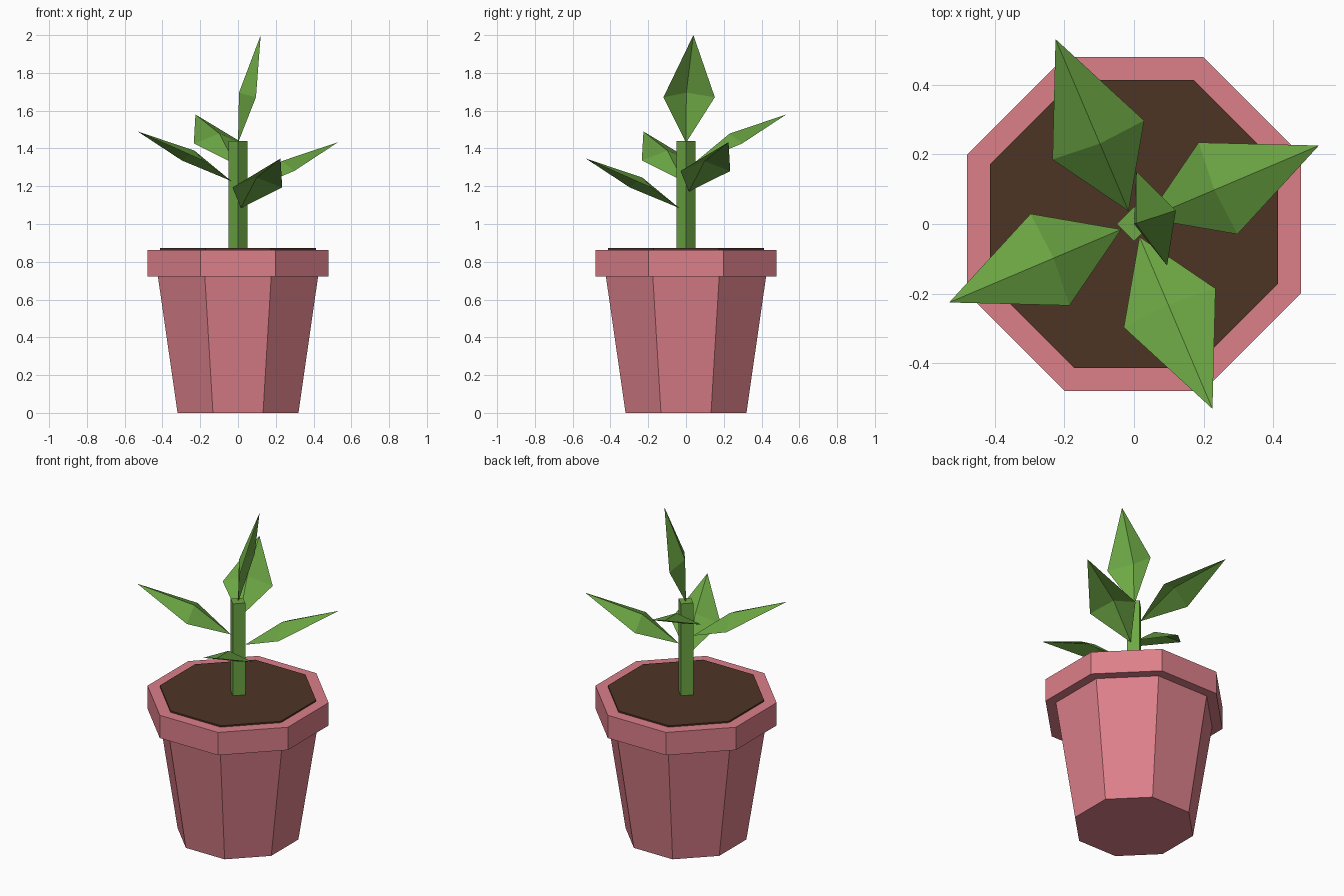
import bpy, bmesh, math
from mathutils import Vector

cube = bpy.data.objects.get("Cube")
if cube:
    bpy.data.objects.remove(cube, do_unlink=True)


def make_material(name, rgb):
    mat = bpy.data.materials.new(name)
    mat.use_nodes = True
    mat.diffuse_color = (*rgb, 1)
    bsdf = mat.node_tree.nodes["Principled BSDF"]
    bsdf.inputs["Base Color"].default_value = (*rgb, 1)
    bsdf.inputs["Roughness"].default_value = 0.9
    return mat


pink = make_material("pink clay", (0.72, 0.215, 0.255))
brown = make_material("brown soil", (0.076, 0.034, 0.018))
green = make_material("leaf green", (0.153, 0.39, 0.058))


def finish(name, bm, mat):
    mesh = bpy.data.meshes.new(name)
    bm.to_mesh(mesh)
    bm.free()
    mesh.materials.append(mat)
    obj = bpy.data.objects.new(name, mesh)
    bpy.context.collection.objects.link(obj)
    return obj


def turned(name, profile, sides, start, mat):
    """Faceted solid from (radius, height) rings, capped at both ends."""
    bm = bmesh.new()
    rings = []
    for r, z in profile:
        angles = [start + math.tau * i / sides for i in range(sides)]
        rings.append([bm.verts.new((r * math.cos(a), r * math.sin(a), z)) for a in angles])
    for low, high in zip(rings, rings[1:]):
        for i in range(sides):
            j = (i + 1) % sides
            bm.faces.new((low[i], low[j], high[j], high[i]))
    bm.faces.new(rings[0][::-1])
    bm.faces.new(rings[-1])
    return finish(name, bm, mat)


def leaf(name, azimuth, pitch, out, height, length):
    """Diamond leaf folded along a raised midrib."""
    a, p = math.radians(azimuth), math.radians(pitch)
    flat = Vector((math.cos(a), math.sin(a), 0))
    up = Vector((0, 0, 1))
    along = flat * math.cos(p) + up * math.sin(p)
    normal = up * math.cos(p) - flat * math.sin(p)
    side = normal.cross(along)
    root = flat * out + up * height
    bm = bmesh.new()
    base = bm.verts.new(root)
    tip = bm.verts.new(root + along * length)
    rib = bm.verts.new(root + along * 0.26 + normal * 0.052)
    left = bm.verts.new(root + along * 0.247 + side * 0.143)
    right = bm.verts.new(root + along * 0.247 - side * 0.143)
    for face in ((base, rib, left), (rib, tip, left), (base, right, rib), (right, tip, rib)):
        bm.faces.new(face)
    return finish(name, bm, green)


# Pot and soil: octagons with flat sides facing the axes
corner = 1 / math.cos(math.pi / 8)
turned("pot", [(0.32 * corner, 0), (0.424 * corner, 0.722), (0.48 * corner, 0.722),
               (0.48 * corner, 0.863)], 8, math.pi / 8, pink)
turned("soil", [(0.414 * corner, 0.85), (0.414 * corner, 0.872)], 8, math.pi / 8, brown)

# Square stem, corner forward
turned("stem", [(0.05, 0.86), (0.05, 1.44)], 4, 0, green)

# Four side leaves at staggered heights, and one upright at the top
for name, azimuth, height in (("front_leaf", -67, 1.085), ("left_leaf", 23, 1.172),
                              ("right_leaf", 203, 1.228), ("back_leaf", 113, 1.318)):
    leaf(name, azimuth, 26, 0.04, height, 0.597)
leaf("top_leaf", 18, 77.5, 0, 1.43, 0.584)
